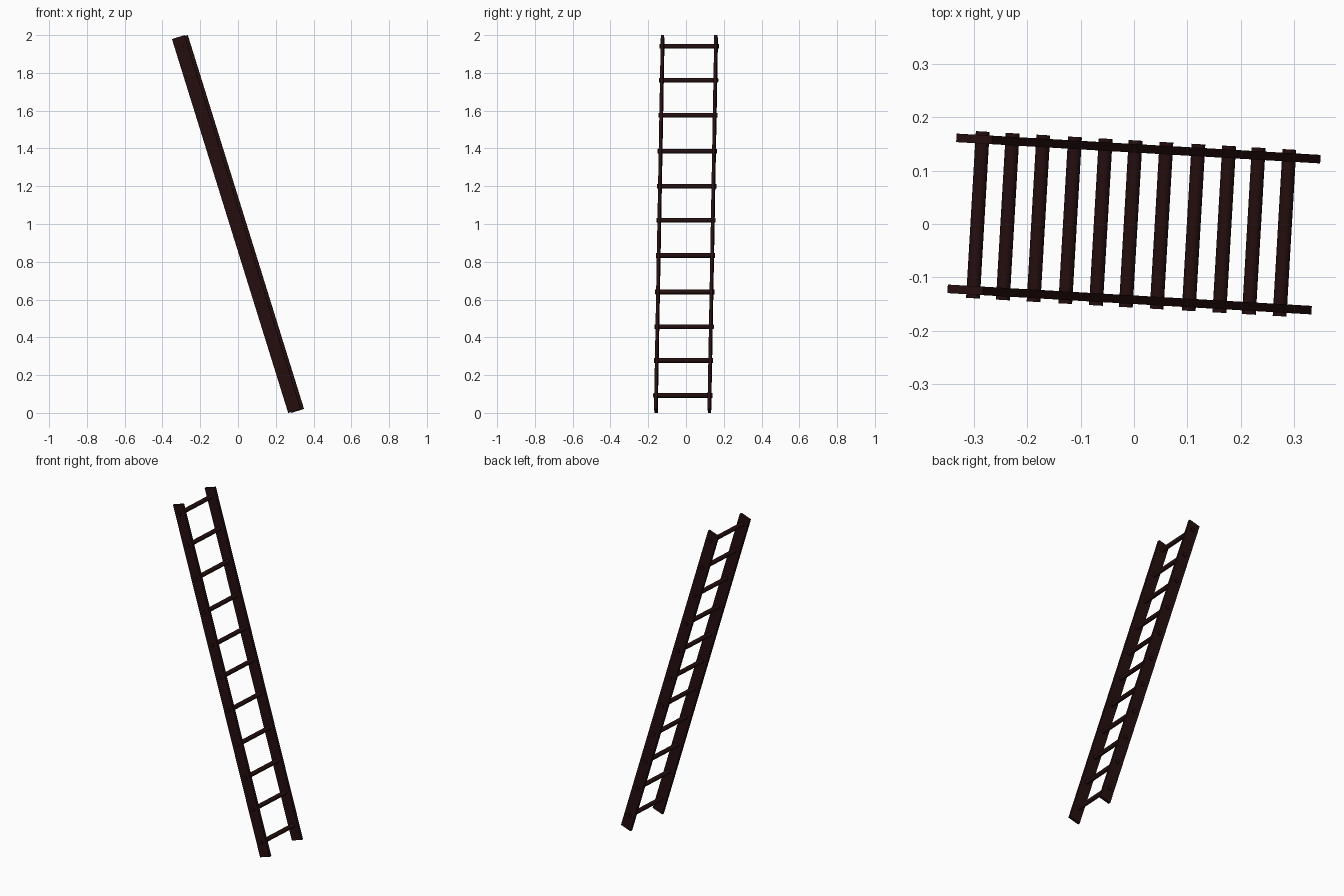
import bpy, math
from mathutils import Matrix

if "Cube" in bpy.data.objects:
    bpy.data.objects.remove(bpy.data.objects["Cube"])

LEAN, TURN = math.radians(-17.3), math.radians(-3.35)
LENGTH, DEPTH, THICK = 2.073, 0.07, 0.016
HALF_GAP = 0.1417
POSE = (Matrix.Translation((0, 0, 1)) @ Matrix.Rotation(TURN, 4, 'Z')
        @ Matrix.Rotation(LEAN, 4, 'Y'))

wood = bpy.data.materials.new("dark_brown_wood")
wood.diffuse_color = (0.018, 0.0045, 0.0045, 1)
wood.use_nodes = True
wood.node_tree.nodes["Principled BSDF"].inputs["Base Color"].default_value = wood.diffuse_color


def finish(name, local):
    ob = bpy.context.object
    ob.name = name
    ob.data.materials.append(wood)
    ob.data.transform(POSE @ local)
    return ob


# two flat side rails
for name, side in (("near_rail", -1), ("far_rail", 1)):
    bpy.ops.mesh.primitive_cube_add(size=1)
    finish(name, Matrix.Translation((0, side * HALF_GAP, 0))
           @ Matrix.Diagonal((DEPTH, THICK, LENGTH, 1)))

# round rungs passing through the rails, slightly uneven heights
heights = [0.093, 0.278, 0.456, 0.641, 0.834, 1.02, 1.2, 1.385, 1.576, 1.761, 1.941]
for i, z in enumerate(heights):
    bpy.ops.mesh.primitive_cylinder_add(vertices=16, radius=0.013, depth=0.313)
    finish(f"rung_{i + 1}", Matrix.Translation((0, 0, (z - 1) / math.cos(LEAN)))
           @ Matrix.Rotation(math.pi / 2, 4, 'X'))
    bpy.ops.object.shade_smooth_by_angle(angle=math.radians(35))
